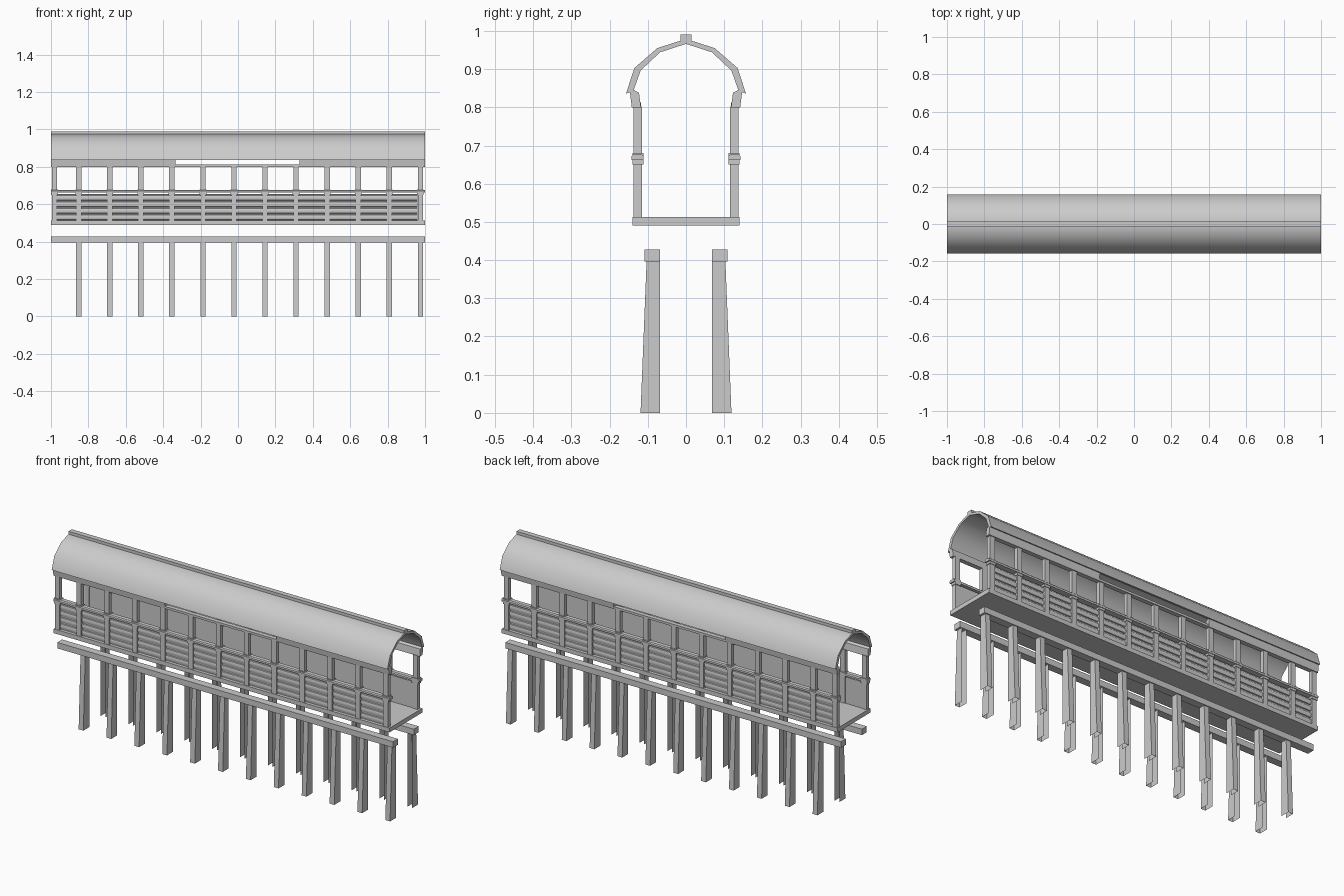
import bpy, bmesh

if "Cube" in bpy.data.objects:
    bpy.data.objects.remove(bpy.data.objects["Cube"])

def make(name, verts, faces, smooth=False):
    me = bpy.data.meshes.new(name)
    me.from_pydata(verts, [], faces)
    bm = bmesh.new()
    bm.from_mesh(me)
    bmesh.ops.recalc_face_normals(bm, faces=bm.faces)
    bm.to_mesh(me)
    bm.free()
    ob = bpy.data.objects.new(name, me)
    bpy.context.collection.objects.link(ob)
    if smooth:
        bpy.ops.object.select_all(action='DESELECT')
        ob.select_set(True)
        bpy.context.view_layer.objects.active = ob
        bpy.ops.object.shade_smooth_by_angle(angle=0.7)
    return ob

def extrude_x(name, prof, x0, x1, smooth=False):
    """Closed (y, z) profile swept along x."""
    n = len(prof)
    v = [(x0, y, z) for y, z in prof] + [(x1, y, z) for y, z in prof]
    f = [(i, (i + 1) % n, n + (i + 1) % n, n + i) for i in range(n)]
    f += [tuple(range(n)), tuple(range(n, 2 * n))]
    return make(name, v, f, smooth)

def box(name, x0, x1, y0, y1, z0, z1):
    return extrude_x(name, [(y0, z0), (y1, z0), (y1, z1), (y0, z1)], x0, x1)

POST_X = [-0.852 + 0.1661 * i for i in range(12)]
SEG = [(-1, -0.335), (-0.335, 0.33), (0.33, 1)]

# Floor deck
box("floor_deck", -1, 1, -0.14, 0.14, 0.49, 0.513)

# Arched roof shell
half_out = [(-0.157, 0.836), (-0.135, 0.903), (-0.075, 0.955)]
half_in = [(-0.138, 0.842), (-0.119, 0.896), (-0.068, 0.944)]
outer = half_out + [(0, 0.979)] + [(-y, z) for y, z in reversed(half_out)]
inner = half_in + [(0, 0.966)] + [(-y, z) for y, z in reversed(half_in)]
extrude_x("roof_shell", outer + inner[::-1], -1, 1, True)

# Ridge cap in three lengths
for a, b in SEG:
    box("ridge_cap", a, b, -0.014, 0.014, 0.966, 0.99)

for s, side in ((-1, "front"), (1, "back")):
    # Channel-shaped stilts, open towards the middle and underneath
    for x in POST_X:
        a, b = x - 0.014, x + 0.014
        v = [(a, s * 0.068, 0), (a, s * 0.119, 0), (b, s * 0.119, 0), (b, s * 0.068, 0),
             (a, s * 0.068, 0.4), (a, s * 0.103, 0.4), (b, s * 0.103, 0.4), (b, s * 0.068, 0.4)]
        make(side + "_stilt", v, [(0, 1, 5, 4), (1, 2, 6, 5), (2, 3, 7, 6)])

    # Beams on the stilts
    for a, b in SEG:
        box(side + "_beam", a, b, s * 0.068, s * 0.109, 0.396, 0.428)

    # Railing posts with collars
    for x in [-0.981] + POST_X:
        box(side + "_rail_post", x - 0.014, x + 0.014, s * 0.115, s * 0.137, 0.513, 0.802)
        box(side + "_post_collar", x - 0.018, x + 0.018, s * 0.111, s * 0.14, 0.65, 0.68)

    # Wall panel and its horizontal boards
    box(side + "_wall_panel", -0.97, 0.96, s * 0.118, s * 0.123, 0.513, 0.655)
    for i in range(4):
        z = 0.516 + 0.0345 * i
        prof = [(s * 0.121, z), (s * 0.128, z + 0.003), (s * 0.132, z + 0.015),
                (s * 0.128, z + 0.027), (s * 0.121, z + 0.03)]
        extrude_x(side + "_wall_board", prof, -0.97, 0.96, True)

    # Hand rail with bevelled edges
    rail = [(0.111, 0.662), (0.143, 0.662), (0.143, 0.672), (0.138, 0.677), (0.116, 0.677), (0.111, 0.672)]
    extrude_x(side + "_hand_rail", [(s * y, z) for y, z in rail], -1, 1)

    # Eave beams on the end sections, thin plate across the middle
    eave = [(0.147, 0.84), (0.142, 0.80), (0.118, 0.80), (0.123, 0.838), (0.136, 0.845)]
    for a, b in (SEG[0], SEG[2]):
        extrude_x(side + "_eave_beam", [(s * y, z) for y, z in eave], a, b)
    box(side + "_eave_plate", *SEG[1], s * 0.118, s * 0.142, 0.80, 0.812)
